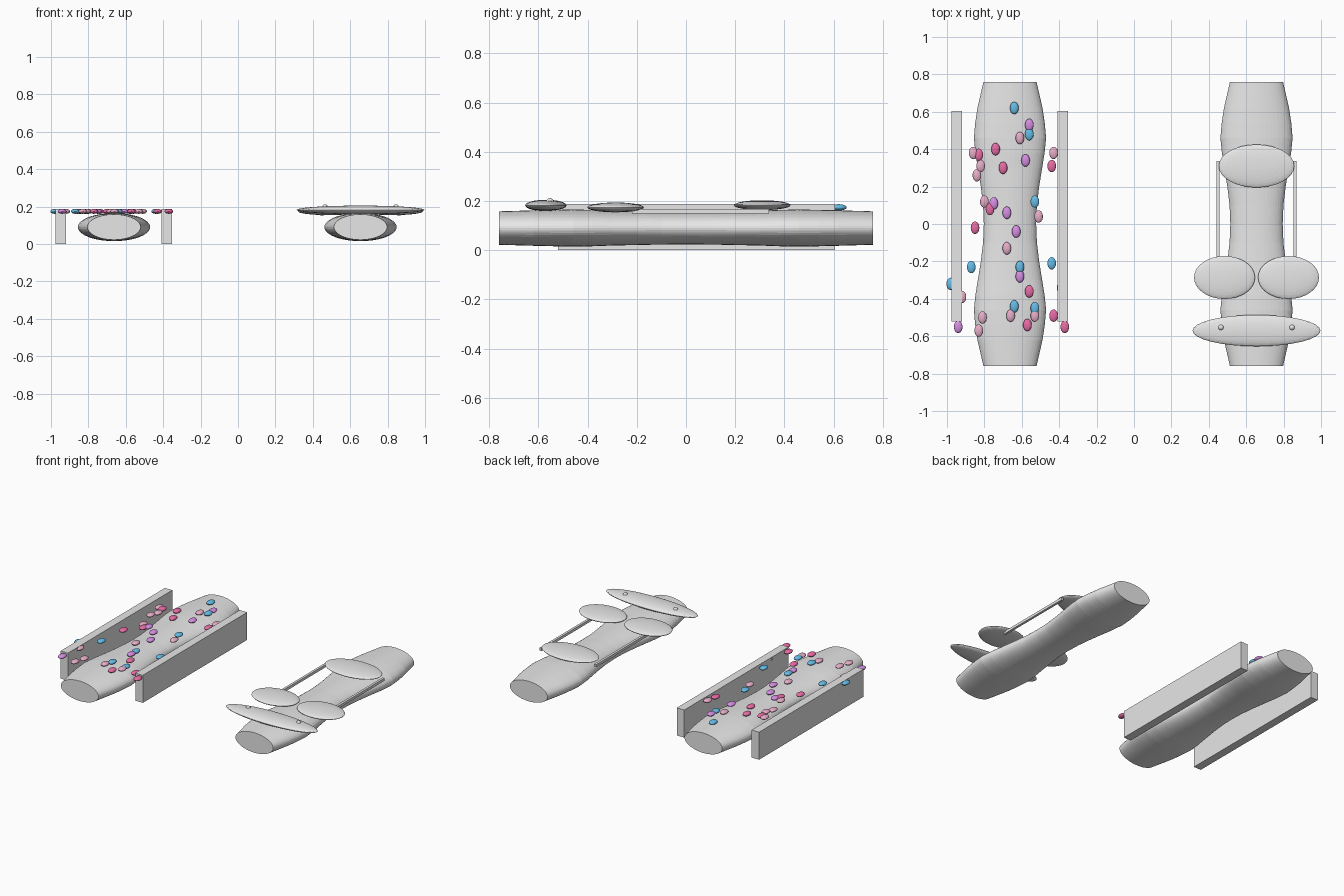
import bpy
import bmesh
from math import cos, sin, tau
from mathutils import Matrix, Vector

cube = bpy.data.objects.get("Cube")
if cube:
    bpy.data.objects.remove(cube, do_unlink=True)


def make_material(name, colour):
    mat = bpy.data.materials.new(name)
    mat.use_nodes = True
    mat.diffuse_color = (*colour, 1)
    mat.node_tree.nodes["Principled BSDF"].inputs["Base Color"].default_value = (*colour, 1)
    return mat


grey = make_material("light grey", (0.8, 0.8, 0.8))
blue = make_material("sky blue", (0.13, 0.5, 0.8))
purple = make_material("orchid purple", (0.68, 0.27, 0.78))
pink = make_material("strong pink", (0.8, 0.15, 0.38))
mauve = make_material("pale mauve", (0.8, 0.42, 0.58))


def finish(name, bm, material):
    bmesh.ops.recalc_face_normals(bm, faces=bm.faces)
    mesh = bpy.data.meshes.new(name)
    bm.to_mesh(mesh)
    bm.free()
    mesh.materials.append(material)
    obj = bpy.data.objects.new(name, mesh)
    bpy.context.collection.objects.link(obj)
    return obj


def ellipsoid(name, centre, radii, material=grey, segments=32, rings=16):
    bm = bmesh.new()
    matrix = Matrix.Translation(centre) @ Matrix.Diagonal((*radii, 1))
    bmesh.ops.create_uvsphere(bm, u_segments=segments, v_segments=rings, radius=1, matrix=matrix)
    return finish(name, bm, material)


def box(name, low, high):
    low, high = Vector(low), Vector(high)
    bm = bmesh.new()
    matrix = Matrix.Translation((low + high) / 2) @ Matrix.Diagonal((*(high - low), 1))
    bmesh.ops.create_cube(bm, size=1, matrix=matrix)
    return finish(name, bm, grey)


def body(name, x, sides=48):
    """Loft oval rings along y, mirrored about the waist, with flat ends."""
    half = [(0, 0.14, 0.066), (0.1, 0.144, 0.067), (0.2, 0.156, 0.069), (0.3, 0.172, 0.071),
            (0.38, 0.185, 0.074), (0.46, 0.193, 0.075), (0.54, 0.186, 0.074),
            (0.62, 0.174, 0.072), (0.76, 0.142, 0.068)]
    stations = [(-y, w, h) for y, w, h in half[:0:-1]] + half
    bm = bmesh.new()
    rings = []
    for y, w, h in stations:
        rings.append([bm.verts.new((x + w * cos(tau * i / sides), y, 0.09 + h * sin(tau * i / sides)))
                      for i in range(sides)])
    for a, b in zip(rings, rings[1:]):
        for i in range(sides):
            j = (i + 1) % sides
            bm.faces.new((a[i], a[j], b[j], b[i]))
    bm.faces.new(rings[0])
    bm.faces.new(rings[-1])
    return finish(name, bm, grey)


# Two waisted bodies lying side by side
RIGHT_X, LEFT_X = -0.663, 0.655
body("right_body", RIGHT_X)
body("left_body", LEFT_X)

# Upright boards flanking the right body
for name, x in (("outer_board", -0.947), ("inner_board", -0.382)):
    box(name, (x - 0.028, -0.52, 0), (x + 0.028, 0.605, 0.188))

# Flat oval pads, crossbar, studs and straps on the left body
ellipsoid("back_pad", (LEFT_X, 0.31, 0.183), (0.202, 0.115, 0.02))
ellipsoid("crossbar", (LEFT_X, -0.57, 0.182), (0.342, 0.084, 0.023))
for side, sign in (("left", 1), ("right", -1)):
    ellipsoid(side + "_front_pad", (LEFT_X + sign * 0.171, -0.286, 0.174), (0.163, 0.115, 0.02))
    ellipsoid(side + "_stud", (LEFT_X + sign * 0.19, -0.553, 0.197), (0.015, 0.015, 0.015),
              segments=16, rings=8)
    x = LEFT_X + sign * 0.206
    box(side + "_strap", (x - 0.008, -0.22, 0.15), (x + 0.008, 0.338, 0.168))

# Scattered flat beads over the right body
beads = {
    "blue": (blue, [(-.64, .62), (-.56, .48), (-.53, .12), (-.87, -.23), (-.98, -.32),
                    (-.61, -.23), (-.64, -.44), (-.53, -.45), (-.44, -.21)]),
    "purple": (purple, [(-.56, .53), (-.58, .34), (-.75, .11), (-.68, .06), (-.63, -.04),
                        (-.61, -.28), (-.94, -.55)]),
    "pink": (pink, [(-.74, .4), (-.83, .37), (-.7, .3), (-.44, .31), (-.77, .08),
                    (-.85, -.02), (-.56, -.36), (-.57, -.54), (-.43, -.49), (-.37, -.55)]),
    "mauve": (mauve, [(-.86, .38), (-.82, .31), (-.84, .26), (-.61, .46), (-.43, .38),
                      (-.8, .12), (-.51, .04), (-.68, -.13), (-.81, -.5), (-.83, -.57),
                      (-.66, -.49), (-.53, -.49), (-.92, -.39), (-.39, -.34)]),
}
for colour, (material, spots) in beads.items():
    for n, (x, y) in enumerate(spots, 1):
        ellipsoid(f"{colour}_bead_{n}", (x, y, 0.174), (0.023, 0.033, 0.013), material, 24, 12)
